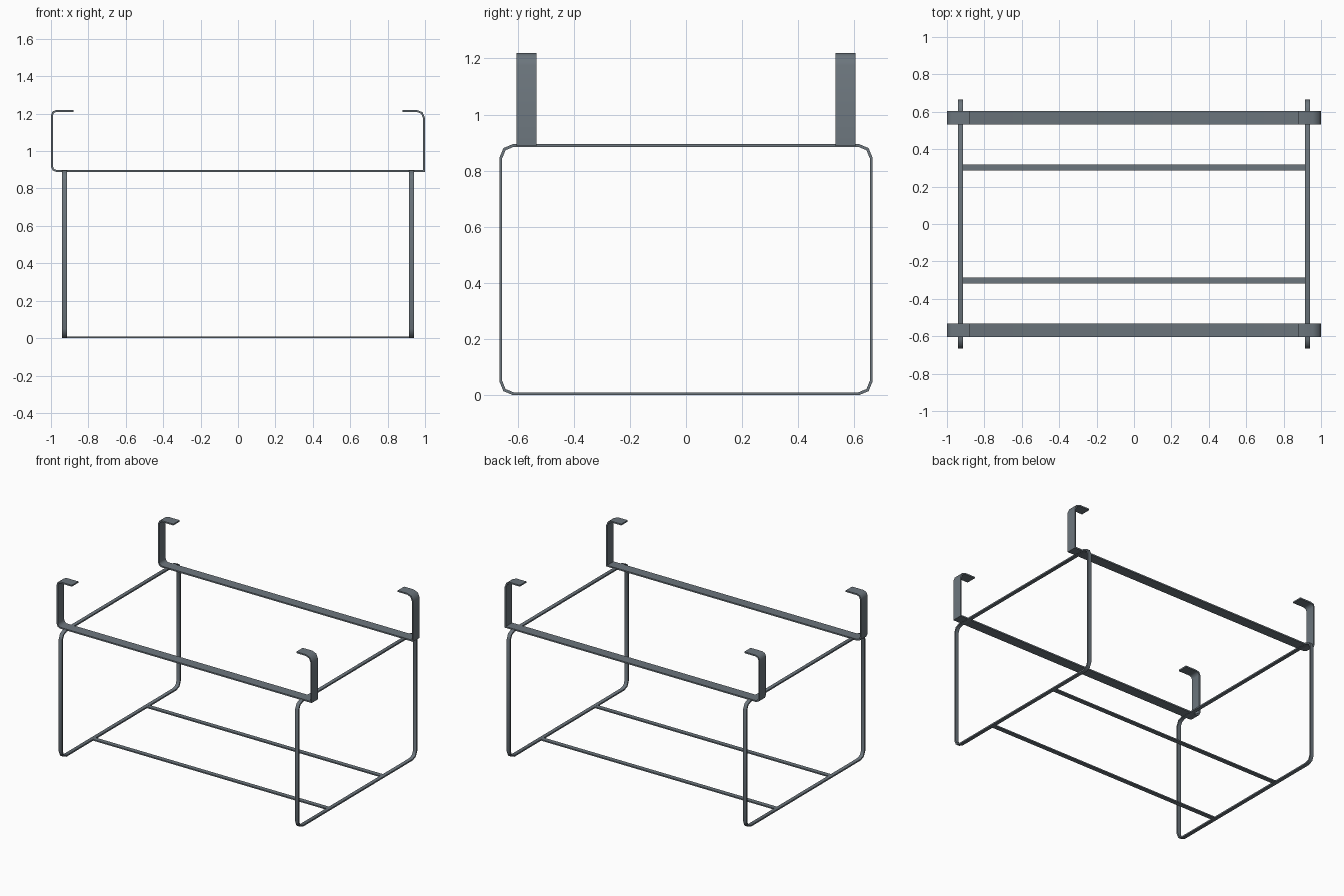
import bpy, bmesh
from math import pi, cos, sin, radians
from mathutils import Vector

if "Cube" in bpy.data.objects:
    bpy.data.objects.remove(bpy.data.objects["Cube"])

steel = bpy.data.materials.new("dark_steel")
steel.diffuse_color = (0.15, 0.18, 0.205, 1)
steel.use_nodes = True
steel.node_tree.nodes["Principled BSDF"].inputs["Base Color"].default_value = steel.diffuse_color


def rounded(points, radii, segs, closed):
    """Outline through 2D points with each corner rounded off by its radius."""
    out, n = [], len(points)
    for i, p in enumerate(points):
        p = Vector(p)
        if radii[i] == 0:
            out.append(p)
            continue
        a = p + (Vector(points[i - 1]) - p).normalized() * radii[i]
        b = p + (Vector(points[(i + 1) % n]) - p).normalized() * radii[i]
        centre = a + b - p
        for k in range(segs + 1):
            t = k / segs * pi / 2
            out.append(centre + (a - centre) * cos(t) + (b - centre) * sin(t))
    return out


def flat_bar(name, path, thick, lo, hi, place, closed):
    """Sweep a thin rectangle along a 2D path; lo..hi is its width across."""
    bm = bmesh.new()
    n, rings = len(path), []
    for i, p in enumerate(path):
        prev = path[i - 1] if closed or i > 0 else None
        nxt = path[(i + 1) % n] if closed or i < n - 1 else None
        d0 = (p - prev).normalized() if prev is not None else (nxt - p).normalized()
        d1 = (nxt - p).normalized() if nxt is not None else d0
        n0, n1 = Vector((-d0.y, d0.x)), Vector((-d1.y, d1.x))
        m = (n0 + n1) / (1 + n0.dot(n1)) * thick / 2
        rings.append([bm.verts.new(place(q.x, q.y, w)) for q, w in
                      ((p + m, lo), (p + m, hi), (p - m, hi), (p - m, lo))])
    for i in range(n if closed else n - 1):
        a, b = rings[i], rings[(i + 1) % n]
        for k in range(4):
            bm.faces.new((a[k], a[(k + 1) % 4], b[(k + 1) % 4], b[k]))
    if not closed:
        bm.faces.new(rings[0])
        bm.faces.new(rings[-1])
    bmesh.ops.recalc_face_normals(bm, faces=bm.faces)
    mesh = bpy.data.meshes.new(name)
    bm.to_mesh(mesh)
    bm.free()
    mesh.materials.append(steel)
    obj = bpy.data.objects.new(name, mesh)
    bpy.context.collection.objects.link(obj)
    bpy.ops.object.select_all(action='DESELECT')
    obj.select_set(True)
    bpy.context.view_layer.objects.active = obj
    bpy.ops.object.shade_smooth_by_angle(angle=radians(50))


T = 0.01
# Rounded end frames standing in the yz plane
frame = rounded([(-0.66, 0.005), (0.66, 0.005), (0.66, 0.89), (-0.66, 0.89)],
                [0.045] * 4, 2, True)
for side, x in (("left", -0.927), ("right", 0.927)):
    flat_bar(side + "_frame", frame, T, x - 0.013, x + 0.013,
             lambda u, v, w: (w, u, v), True)

# Long straps bent up at both ends into hooks; one lower bend is square
strap = rounded([(-0.88, 1.215), (-0.995, 1.215), (-0.995, 0.893),
                 (0.995, 0.893), (0.995, 1.215), (0.88, 1.215)],
                [0, 0.025, 0.025, 0, 0.04, 0], 2, False)
for side, y in (("front", -0.568), ("back", 0.568)):
    flat_bar(side + "_hook_strap", strap, T, y - 0.036, y + 0.036,
             lambda u, v, w: (u, w, v), False)

# Flat rails joining the frames along the bottom
rail = [Vector((-0.918, 0.005)), Vector((0.918, 0.005))]
for side, y in (("front", -0.302), ("back", 0.302)):
    flat_bar(side + "_bottom_rail", rail, 0.009, y - 0.016, y + 0.016,
             lambda u, v, w: (u, w, v), False)
